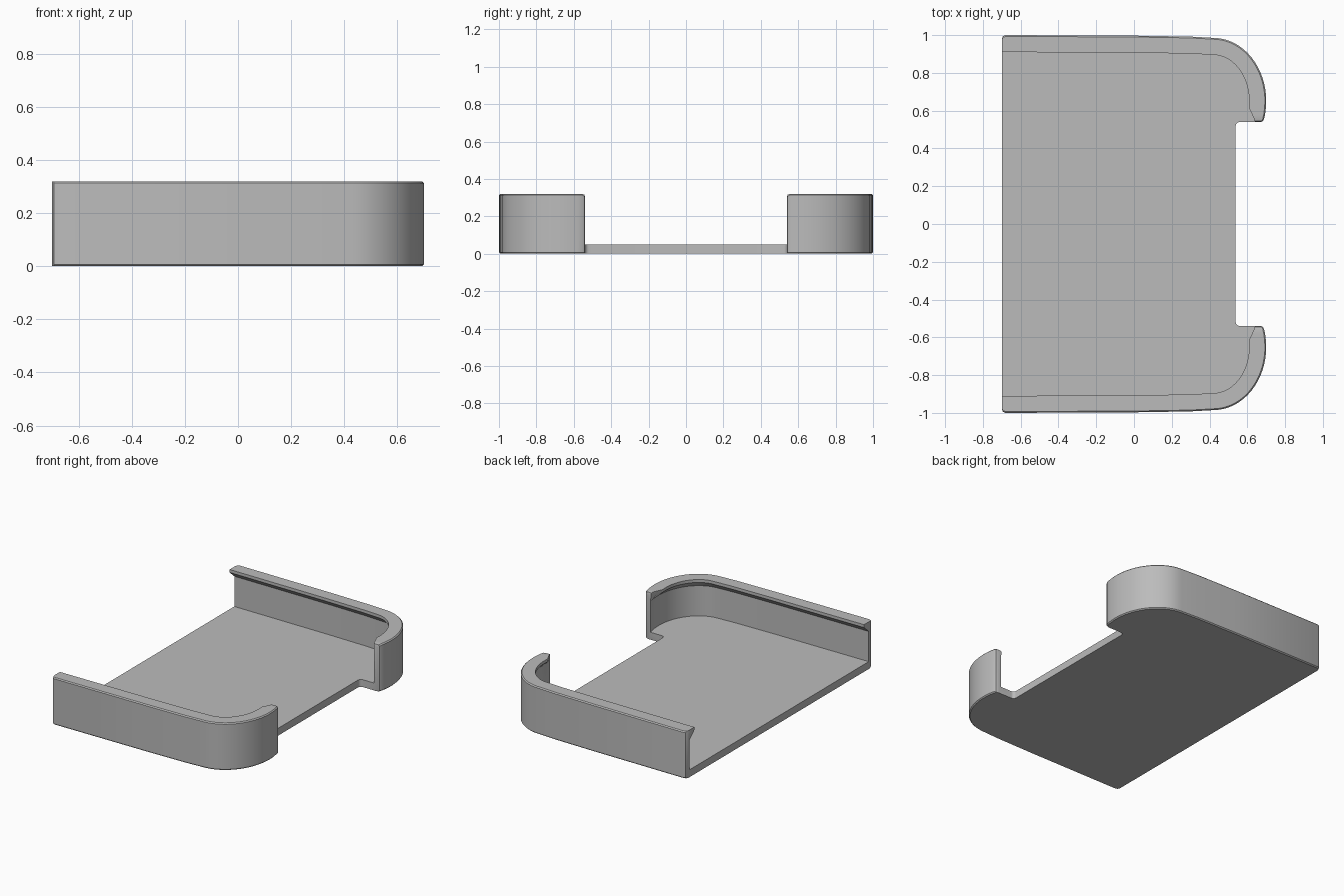
import bpy, bmesh
from math import sin, cos, radians, hypot, sqrt

if "Cube" in bpy.data.objects:
    bpy.data.objects.remove(bpy.data.objects["Cube"])

FLOOR, TOP, WALL, LIP, BEV = 0.05, 0.32, 0.04, 0.09, 0.007
CX, CY, RX, RY, END = 0.42, 0.65, 0.28, 0.335, 0.54

mat = bpy.data.materials.new("plain grey")
mat.use_nodes = True
GREY = (0.5, 0.5, 0.5, 1)
mat.diffuse_color = GREY
mat.node_tree.nodes["Principled BSDF"].inputs["Base Color"].default_value = GREY


def stations():
    """Outer wall path: x, y, inward direction, inset, lip width, top dip."""
    out = [(-0.70, 0.98, 0, -1, 0.02, LIP, 0),
           (-0.694, 0.994, 0, -1, 0.006, LIP, 0),
           (-0.68, 1.0, 0, -1, 0, LIP, 0),
           (0.0, 0.997, 0, -1, 0, LIP, 0),
           (0.3, 0.992, 0, -1, 0, LIP, 0)]
    # rounded corner
    for i in range(25):
        a = radians(87 - 87 * i / 24)
        nx, ny = cos(a) / RX, sin(a) / RY
        n = hypot(nx, ny)
        out.append((CX + RX * cos(a), CY + RY * sin(a), -nx / n, -ny / n, 0, LIP, 0))
    # hook end, where the lip narrows to the wall
    for y, inset, dip in ((0.615, 0, 0), (0.58, 0, 0), (0.555, 0, 0),
                          (0.544, 0.004, 0.004), (END, 0.014, 0.014)):
        x = CX + RX * sqrt(1 - ((y - CY) / RY) ** 2) - inset
        t = (y - END) / (0.615 - END)
        lip = WALL + 0.003 + (LIP - WALL - 0.003) * t
        out.append((x, y, -1, 0, inset, lip, dip))
    return out


def section(x, y, dx, dy, inset, lip, dip):
    """Wall section: outer face, overhanging lip, chamfer, inner face, base."""
    prof = [(0, BEV), (0, TOP - BEV - dip), (BEV, TOP - dip), (lip - inset, TOP - dip),
            (lip - inset, TOP - 0.02), (WALL - inset, 0.255), (WALL - inset, FLOOR), (BEV, 0)]
    return [(x + dx * o, y + dy * o, z) for o, z in prof]


bm = bmesh.new()


def build_side(side):
    """Build one wall and its half of the notch; return floor rims."""
    rings = [[bm.verts.new((x, y * side, z)) for x, y, z in section(*s)] for s in stations()]
    for a, b in zip(rings, rings[1:]):
        for k in range(7):
            if k != 6:
                bm.faces.new((a[k], b[k], b[k + 1], a[k + 1]))
        bm.faces.new((a[7], b[7], b[0], a[0]))
    bm.faces.new(rings[0])
    bm.faces.new(rings[-1])
    upper, lower = [r[6] for r in rings], [r[7] for r in rings]
    # filleted notch beside the hook
    for i in range(6):
        a = radians(90 * i / 5)
        x, y = 0.56 - 0.022 * sin(a), END - 0.022 * (1 - cos(a))
        upper.append(bm.verts.new((x, y * side, FLOOR)))
        lower.append(bm.verts.new((x, y * side, 0)))
        bm.faces.new((upper[-2], upper[-1], lower[-1], lower[-2]))
    return upper, lower


# join both sides through the floor
up_l, lo_l = build_side(1)
up_r, lo_r = build_side(-1)
for k in (0, -1):
    bm.faces.new((up_l[k], up_r[k], lo_r[k], lo_l[k]))
bm.faces.new(up_l + up_r[::-1])
bm.faces.new(lo_l + lo_r[::-1])
bmesh.ops.recalc_face_normals(bm, faces=bm.faces)

mesh = bpy.data.meshes.new("tray")
bm.to_mesh(mesh)
bm.free()
mesh.materials.append(mat)
tray = bpy.data.objects.new("tray", mesh)
bpy.context.collection.objects.link(tray)
bpy.context.view_layer.objects.active = tray
tray.select_set(True)
bpy.ops.object.shade_smooth_by_angle(angle=radians(30))
